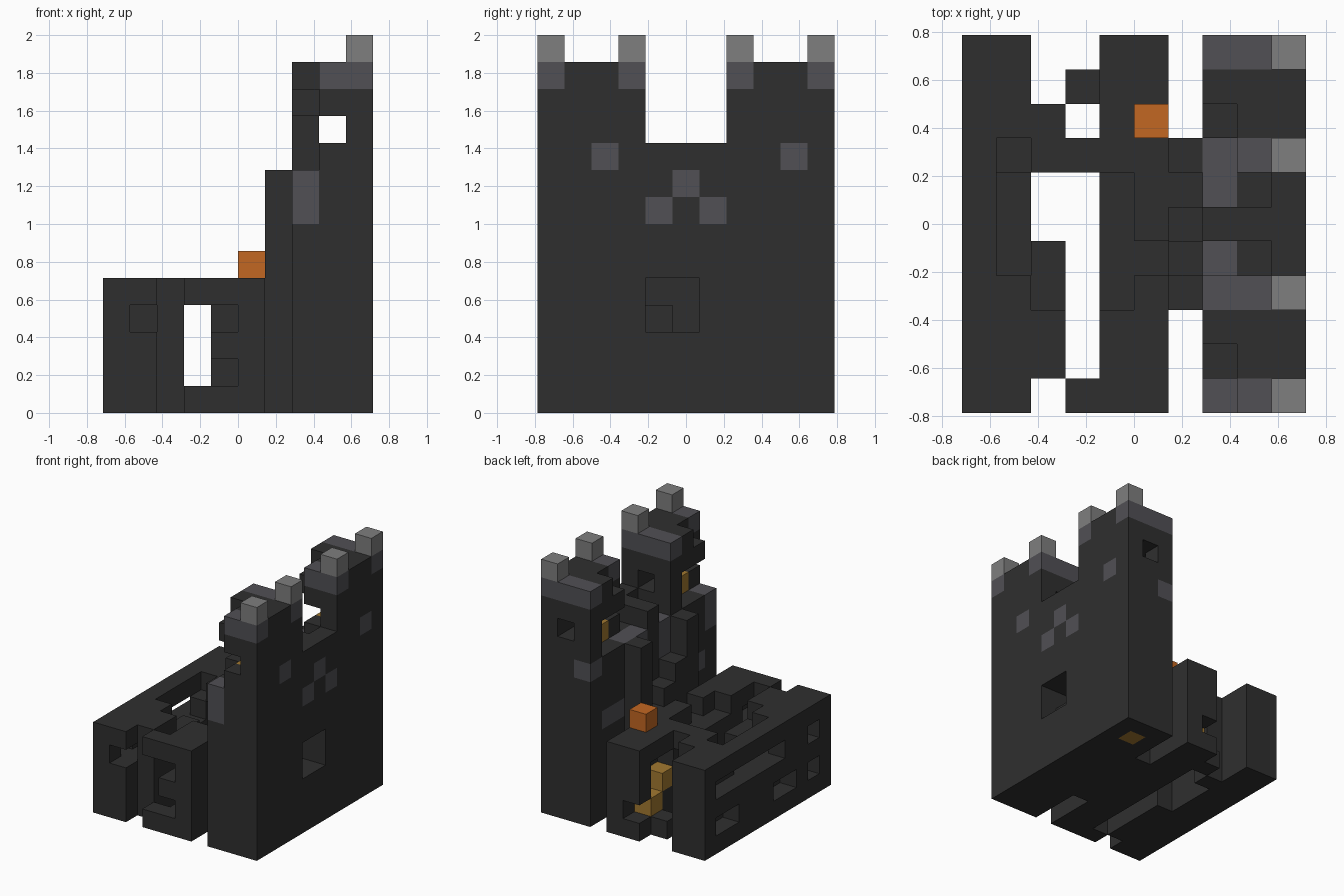
import bpy
import bmesh
from mathutils import Vector

old = bpy.data.objects.get("Cube")
if old:
    bpy.data.objects.remove(old, do_unlink=True)

UNIT = 1 / 7                      # edge of one block
ORIGIN = Vector((5, 5.5, 0))      # grid centre on the ground


def make_material(name, rgb):
    mat = bpy.data.materials.new(name)
    mat.use_nodes = True
    colour = (*rgb, 1)
    mat.diffuse_color = colour
    mat.node_tree.nodes["Principled BSDF"].inputs["Base Color"].default_value = colour
    return mat


MATERIALS = {
    "dark": make_material("dark stone", (0.028, 0.028, 0.028)),
    "slate": make_material("slate grey", (0.082, 0.080, 0.090)),
    "light": make_material("light grey", (0.21, 0.21, 0.21)),
    "orange": make_material("orange", (0.54, 0.135, 0.016)),
    "gold": make_material("gold", (0.36, 0.19, 0.03)),
}
SLOTS = list(MATERIALS)
blocks = {}                       # grid cell -> (part name, colour)


def span(v):
    return range(v[0], v[1] + 1) if isinstance(v, tuple) else (v,)


def cells(i, j, k):
    return [(a, b, c) for a in span(i) for b in span(j) for c in span(k)]


def fill(part, i, j, k, colour="dark"):
    for c in cells(i, j, k):
        blocks[c] = (part, colour)


def carve(i, j, k):
    for c in cells(i, j, k):
        blocks.pop(c, None)


def paint(i, j, k, colour):
    for c in cells(i, j, k):
        if c in blocks:
            blocks[c] = (blocks[c][0], colour)


def tower(part, j):
    """Main tower, four blocks wide, starting at row j."""
    fill(part, (7, 9), (j, j + 3), (0, 12))
    # balcony, doorway and the small roof above it
    carve(7, j, (9, 12))
    carve(7, (j + 1, j + 2), (9, 10))
    carve(7, j + 1, 12)
    # window running through the tower
    carve(8, (j, j + 3), 10)
    paint(8, j + 1, 9, "gold")
    # slate trim
    paint(7, j, (7, 8), "slate")
    paint(7, j + 3, 8, "slate")
    paint(7, (j + 1, j + 2), 5, "slate")
    paint(9, j + 2, 9, "slate")
    for row in (j, j + 3):
        paint((7, 9), row, 12, "slate")
        fill(part + "_merlons", 9, row, 13, "light")


tower("front_tower", 0)
tower("back_tower", 7)
paint(8, 9, 0, "gold")

# Curtain wall between the towers with its walkway
fill("curtain_wall", (7, 9), (4, 6), (0, 9))
for row in (4, 6):
    carve((7, 8), row, 9)
    paint(7, row, (7, 8), "slate")
    paint(9, row, 7, "slate")
paint(9, 5, 8, "slate")
carve(9, (4, 5), (3, 4))          # stepped gate recess
carve(8, 5, (3, 4))
carve(8, 4, 4)

# Stairs and pillars behind the curtain wall
for row, height in zip(range(3, 8), (9, 7, 6, 5, 9)):
    fill("stairs", 6, row, (0, height - 1))

# Middle wall
fill("middle_wall", (4, 5), (0, 10), (0, 4))
carve(4, (3, 6), 4)
carve(5, 4, 4)
for level in (1, 3):
    carve(4, (0, 1), level)
carve(4, (9, 10), 1)
carve(4, (8, 9), (2, 3))
for row in (0, 9):
    fill("middle_wall", 3, row, 0)
fill("middle_wall", 3, 0, 4)
fill("gold_steps", 4, 9, 1, "gold")
fill("gold_steps", 4, 8, 2, "gold")
fill("orange_block", 5, 8, 5, "orange")

# Outer wall with slots and buttresses
fill("outer_wall", (0, 1), (0, 10), (0, 4))
carve(1, (4, 6), (3, 4))
carve(1, 7, 4)
carve(1, (0, 3), 3)
carve(0, (4, 9), 3)
for row in (1, 3, 4, 8, 9):
    carve(0, row, 1)
carve(0, 1, 3)
fill("buttresses", 2, (1, 2), (0, 4))
fill("buttresses", 2, (3, 4), (0, 3))
fill("buttresses", 2, 8, (0, 4))

# Bridge joining both walls
fill("bridge", (2, 3), 7, 4)


def build(part):
    """Mesh the exposed faces of every block in one part."""
    bm = bmesh.new()
    for cell, (owner, colour) in blocks.items():
        if owner != part:
            continue
        base = Vector(cell)
        for axis in range(3):
            for side in (0, 1):
                near = list(cell)
                near[axis] += 2 * side - 1
                if tuple(near) in blocks:
                    continue
                n, u, v = (Vector([float(a == (axis + s) % 3) for a in range(3)])
                           for s in range(3))
                corner = base + n * side
                ring = [corner, corner + u, corner + u + v, corner + v]
                if not side:
                    ring.reverse()
                face = bm.faces.new([bm.verts.new((p - ORIGIN) * UNIT) for p in ring])
                face.material_index = SLOTS.index(colour)
    bmesh.ops.remove_doubles(bm, verts=bm.verts, dist=UNIT / 100)
    mesh = bpy.data.meshes.new(part)
    bm.to_mesh(mesh)
    bm.free()
    for mat in MATERIALS.values():
        mesh.materials.append(mat)
    bpy.context.collection.objects.link(bpy.data.objects.new(part, mesh))


for name in sorted({owner for owner, _ in blocks.values()}):
    build(name)
